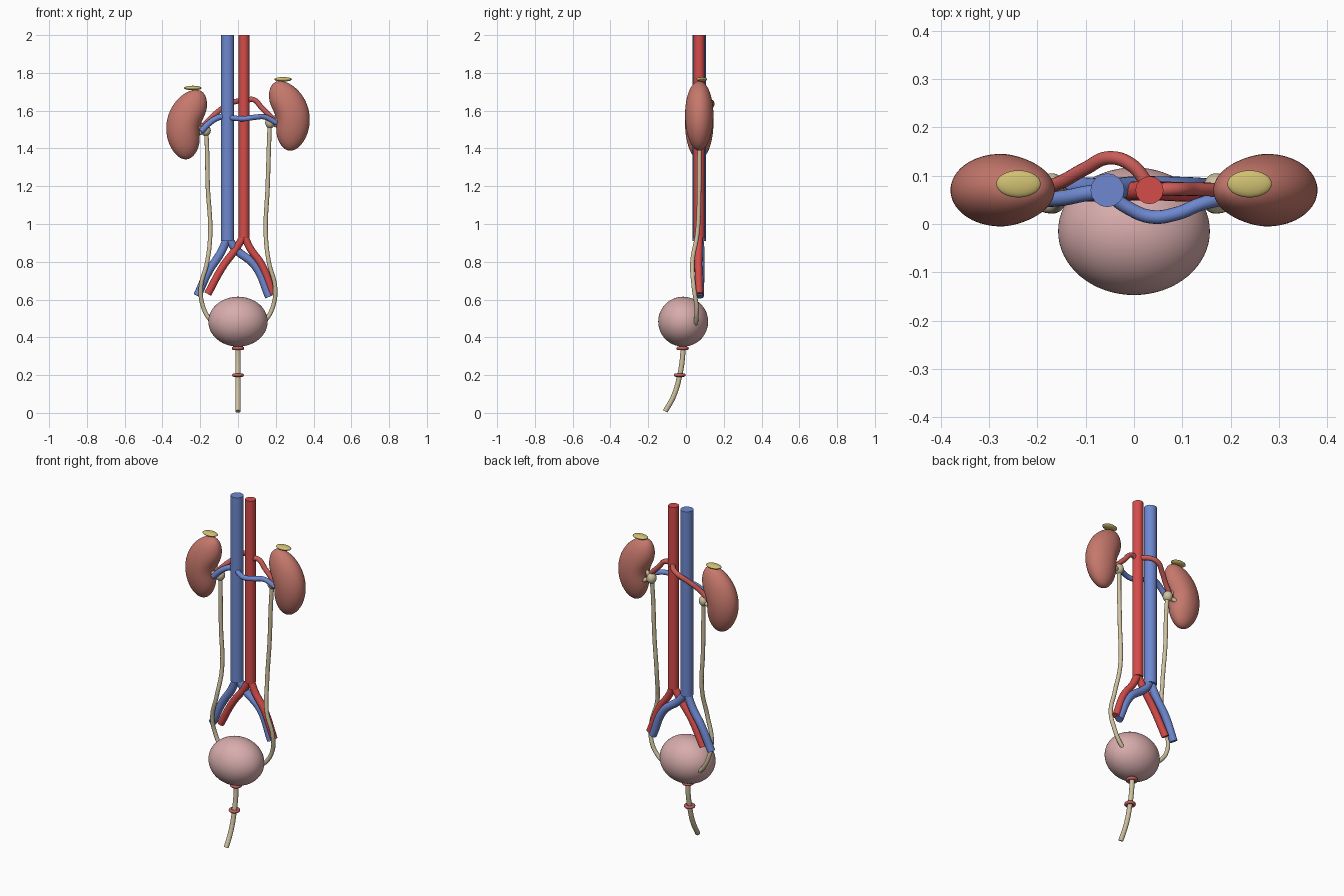
import bpy, math
from mathutils import Vector, Matrix

if "Cube" in bpy.data.objects:
    bpy.data.objects.remove(bpy.data.objects["Cube"])


def material(name, r, g, b):
    m = bpy.data.materials.new(name)
    lin = [((c / 255 + 0.055) / 1.055) ** 2.4 for c in (r, g, b)]
    m.diffuse_color = (*lin, 1)
    m.use_nodes = True
    m.node_tree.nodes["Principled BSDF"].inputs["Base Color"].default_value = m.diffuse_color
    return m


ARTERY = material("artery red", 212, 76, 74)
BRANCH = material("branch artery red", 202, 92, 88)
VEIN = material("vein blue", 110, 136, 208)
KIDNEY = material("kidney brown", 198, 120, 108)
BLADDER = material("bladder pink", 216, 172, 172)
ADRENAL = material("adrenal yellow", 208, 192, 114)
URETER = material("ureter beige", 206, 193, 160)
RING = material("sphincter red", 196, 96, 94)


def finish(name, mat):
    o = bpy.context.object
    o.name = name
    o.data.materials.clear()
    o.data.materials.append(mat)
    bpy.ops.object.shade_smooth_by_angle(angle=math.radians(40))
    return o


def tube(name, mat, radius, points):
    """Round tube along a smooth path, with closed ends."""
    cu = bpy.data.curves.new(name, 'CURVE')
    cu.dimensions = '3D'
    cu.bevel_depth = radius
    cu.bevel_resolution = 6
    cu.resolution_u = 10
    cu.use_fill_caps = True
    sp = cu.splines.new('BEZIER')
    sp.bezier_points.add(len(points) - 1)
    for bp, p in zip(sp.bezier_points, points):
        bp.co = p
        bp.handle_left_type = bp.handle_right_type = 'AUTO'
    o = bpy.data.objects.new(name, cu)
    bpy.context.collection.objects.link(o)
    bpy.ops.object.select_all(action='DESELECT')
    o.select_set(True)
    bpy.context.view_layer.objects.active = o
    bpy.ops.object.convert(target='MESH')
    return finish(name, mat)


def ellipsoid(name, mat, centre, radii, segments=48, rings=32):
    bpy.ops.mesh.primitive_uv_sphere_add(segments=segments, ring_count=rings, radius=1)
    o = finish(name, mat)
    o.data.transform(Matrix.Translation(centre) @ Matrix.Diagonal((*radii, 1)))
    return o


def kidney(name, side, z):
    """Bean: ellipsoid bent toward the middle with a dent at the hilum."""
    o = ellipsoid(name, KIDNEY, (0, 0, 0), (1, 1, 1), 64, 48)
    tilt = math.radians(12)
    for v in o.data.vertices:
        u, y, w = v.co
        x = 0.102 * u - 0.027 * w * w
        if u < 0:
            x += 0.026 * -u * math.exp(-(w / 0.4) ** 2)
        h = 0.187 * w
        v.co = (side * (0.275 + x * math.cos(tilt) - h * math.sin(tilt)),
                0.07 + 0.075 * y,
                z + x * math.sin(tilt) + h * math.cos(tilt))
    if side < 0:
        o.data.flip_normals()


# great vessels
tube("vena_cava", VEIN, 0.035, [(-0.055, 0.07, 0.91), (-0.055, 0.07, 2.0)])
tube("aorta", ARTERY, 0.029, [(0.032, 0.07, 0.925), (0.032, 0.07, 2.0)])

# iliac branches
tube("right_iliac_artery", ARTERY, 0.02,
     [(0.032, 0.07, 0.94), (-0.01, 0.068, 0.87), (-0.08, 0.066, 0.775), (-0.16, 0.07, 0.63)])
tube("left_iliac_artery", ARTERY, 0.02,
     [(0.032, 0.07, 0.94), (0.065, 0.068, 0.87), (0.125, 0.066, 0.785), (0.185, 0.07, 0.63)])
tube("right_iliac_vein", VEIN, 0.022,
     [(-0.055, 0.07, 0.93), (-0.09, 0.074, 0.85), (-0.155, 0.076, 0.75), (-0.215, 0.072, 0.62)])
tube("left_iliac_vein", VEIN, 0.022,
     [(-0.055, 0.07, 0.93), (-0.01, 0.076, 0.865), (0.09, 0.076, 0.78), (0.165, 0.072, 0.615)])

# renal arteries and veins
tube("left_renal_artery", BRANCH, 0.014,
     [(0.03, 0.07, 1.64), (0.075, 0.072, 1.66), (0.13, 0.072, 1.61), (0.2, 0.07, 1.54)])
tube("right_renal_artery", BRANCH, 0.014,
     [(0.03, 0.08, 1.655), (-0.005, 0.122, 1.65), (-0.05, 0.137, 1.635),
      (-0.1, 0.115, 1.6), (-0.155, 0.085, 1.55), (-0.2, 0.072, 1.5)])
tube("left_renal_vein", VEIN, 0.014,
     [(-0.05, 0.06, 1.565), (-0.015, 0.035, 1.56), (0.035, 0.015, 1.558),
      (0.09, 0.022, 1.565), (0.14, 0.042, 1.567), (0.205, 0.055, 1.535)])
tube("right_renal_vein", VEIN, 0.016,
     [(-0.055, 0.07, 1.57), (-0.1, 0.063, 1.565), (-0.145, 0.054, 1.54), (-0.195, 0.05, 1.49)])

# kidneys, adrenals, renal pelves with calyces
for label, s, dz in (("right", -1, 0.0), ("left", 1, 0.046)):
    kidney(label + "_kidney", s, 1.532 + dz)
    ellipsoid(label + "_adrenal", ADRENAL, (s * 0.239, 0.083, 1.72 + dz), (0.046, 0.028, 0.012))
    hub = Vector((s * 0.17, 0.077, 1.495 + dz * 0.9))
    ellipsoid(label + "_renal_pelvis", URETER, hub, (0.026, 0.028, 0.03), 24, 16)
    for i, (dy, h) in enumerate(((0, 0.05), (-0.028, 0.018), (0.015, -0.02))):
        tip = hub + Vector((s * 0.05, dy, h))
        tube(f"{label}_calyx_{i + 1}", URETER, 0.012, [hub, tip])

# ureters
UPPER = {"right": [(-0.168, 0.077, 1.49), (-0.164, 0.072, 1.4), (-0.16, 0.07, 1.2)],
         "left": [(0.168, 0.077, 1.53), (0.164, 0.072, 1.42), (0.157, 0.07, 1.2)]}
for label, s in (("right", -1), ("left", 1)):
    lower = [(0.147, 0.06, 0.95), (0.163, 0.034, 0.8), (0.197, 0.042, 0.66),
             (0.184, 0.056, 0.56), (0.145, 0.054, 0.49), (0.11, 0.05, 0.46)]
    tube(label + "_ureter", URETER, 0.0115, UPPER[label] + [(s * x, y, z) for x, y, z in lower])

# bladder, urethra and sphincter rings
ellipsoid("bladder", BLADDER, (0, -0.015, 0.483), (0.157, 0.132, 0.132), 64, 40)
tube("urethra", URETER, 0.0135,
     [(0, -0.016, 0.38), (0, -0.018, 0.3), (0, -0.033, 0.2), (0, -0.065, 0.09), (0, -0.11, 0.008)])
for name, y, z, r in (("inner_sphincter", -0.018, 0.342, 0.024), ("outer_sphincter", -0.033, 0.2, 0.022)):
    bpy.ops.mesh.primitive_torus_add(major_radius=r, minor_radius=0.009, major_segments=32,
                                     minor_segments=12, location=(0, y, z))
    finish(name, RING)
